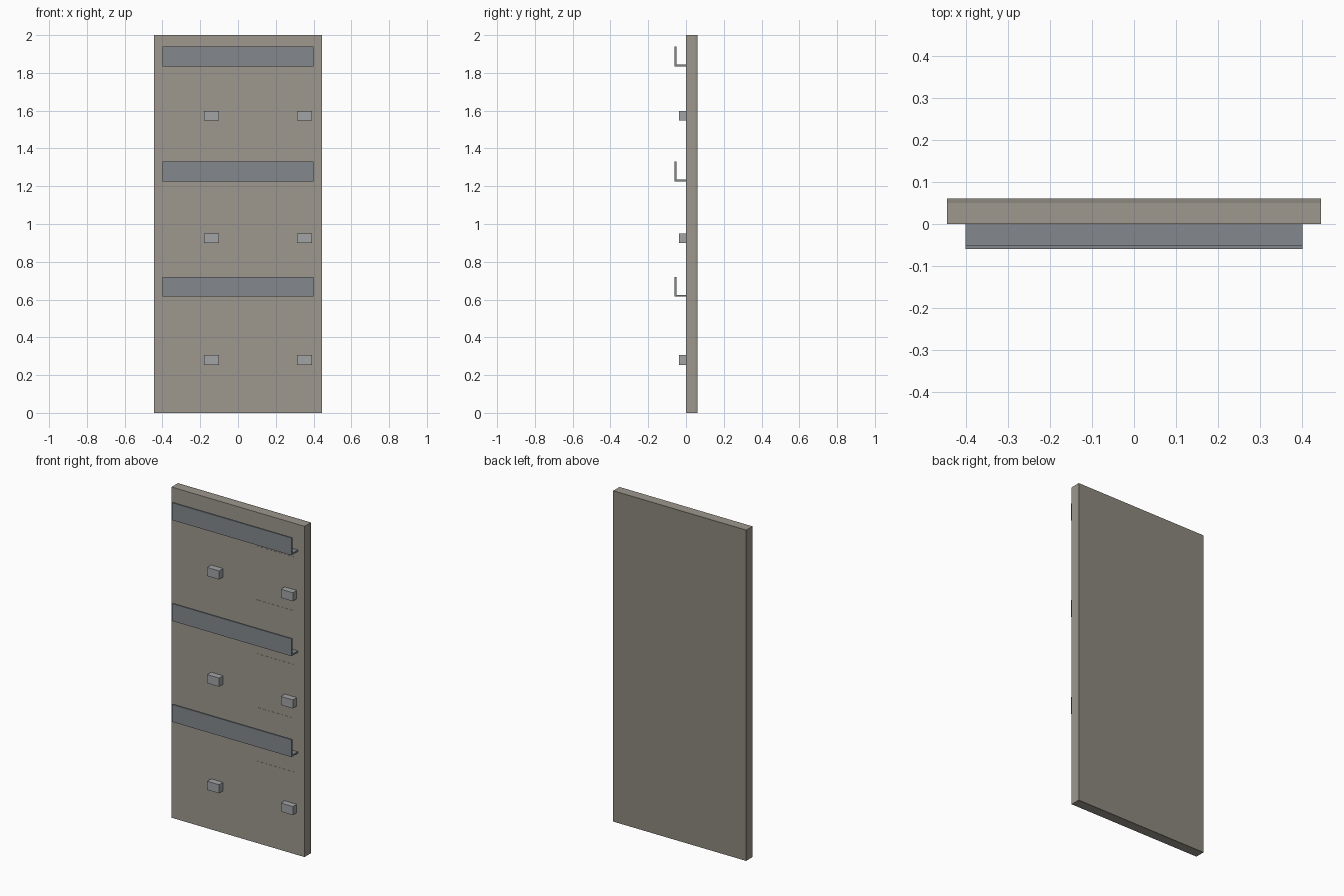
import bpy, bmesh
from mathutils import Vector

if "Cube" in bpy.data.objects:
    bpy.data.objects.remove(bpy.data.objects["Cube"])


def material(name, colour):
    m = bpy.data.materials.new(name)
    m.diffuse_color = (*colour, 1)
    m.use_nodes = True
    m.node_tree.nodes["Principled BSDF"].inputs["Base Color"].default_value = m.diffuse_color
    return m


PANEL = material("warm_grey", (0.34, 0.31, 0.27))
BACK = material("dark_warm_grey", (0.26, 0.25, 0.21))
STEEL = material("steel_grey", (0.23, 0.25, 0.27))
BLOCK = material("light_grey", (0.36, 0.37, 0.38))


def box(name, x, y, z, mat):
    """Axis-aligned box given its (min, max) range on each axis."""
    bm = bmesh.new()
    bmesh.ops.create_cube(bm, size=1)
    for v in bm.verts:
        v.co = Vector([lo if c < 0 else hi for c, (lo, hi) in zip(v.co, (x, y, z))])
    return finish(name, bm, mat)


def extrude_x(name, profile, x0, x1, mat):
    """Extrude a (y, z) profile along x."""
    bm = bmesh.new()
    face = bm.faces.new([bm.verts.new((x0, y, z)) for y, z in profile])
    ext = bmesh.ops.extrude_face_region(bm, geom=[face])
    verts = [g for g in ext["geom"] if isinstance(g, bmesh.types.BMVert)]
    bmesh.ops.translate(bm, verts=verts, vec=(x1 - x0, 0, 0))
    bmesh.ops.recalc_face_normals(bm, faces=bm.faces)
    return finish(name, bm, mat)


def finish(name, bm, mat):
    mesh = bpy.data.meshes.new(name)
    bm.to_mesh(mesh)
    bm.free()
    mesh.materials.append(mat)
    ob = bpy.data.objects.new(name, mesh)
    bpy.context.collection.objects.link(ob)
    return ob


# Main board with a thin backing sheet
box("board", (-0.445, 0.445), (0, 0.05), (0, 2), PANEL)
box("backing_sheet", (-0.445, 0.445), (0.05, 0.061), (0, 2), BACK)

# L-shaped ledges: floor strip plus upright lip
for i, z in enumerate((0.615, 1.225, 1.835)):
    profile = [(0, z), (-0.06, z), (-0.06, z + 0.105), (-0.05, z + 0.105),
               (-0.05, z + 0.01), (0, z + 0.01)]
    extrude_x(f"ledge_{i}", profile, -0.4, 0.4, STEEL)

# Pairs of small mounting blocks
for i, z in enumerate((0.28, 0.925, 1.573)):
    for side, x in (("left", -0.14), ("right", 0.353)):
        box(f"block_{side}_{i}", (x - 0.04, x + 0.04), (-0.038, 0),
            (z - 0.026, z + 0.026), BLOCK)

# Nearly flush inset plates on the right of the board
for i in range(5):
    z = 0.298 + 0.325 * i
    box(f"inset_plate_{i}", (0.124, 0.371), (-0.001, 0.005), (z, z + 0.198), PANEL)
